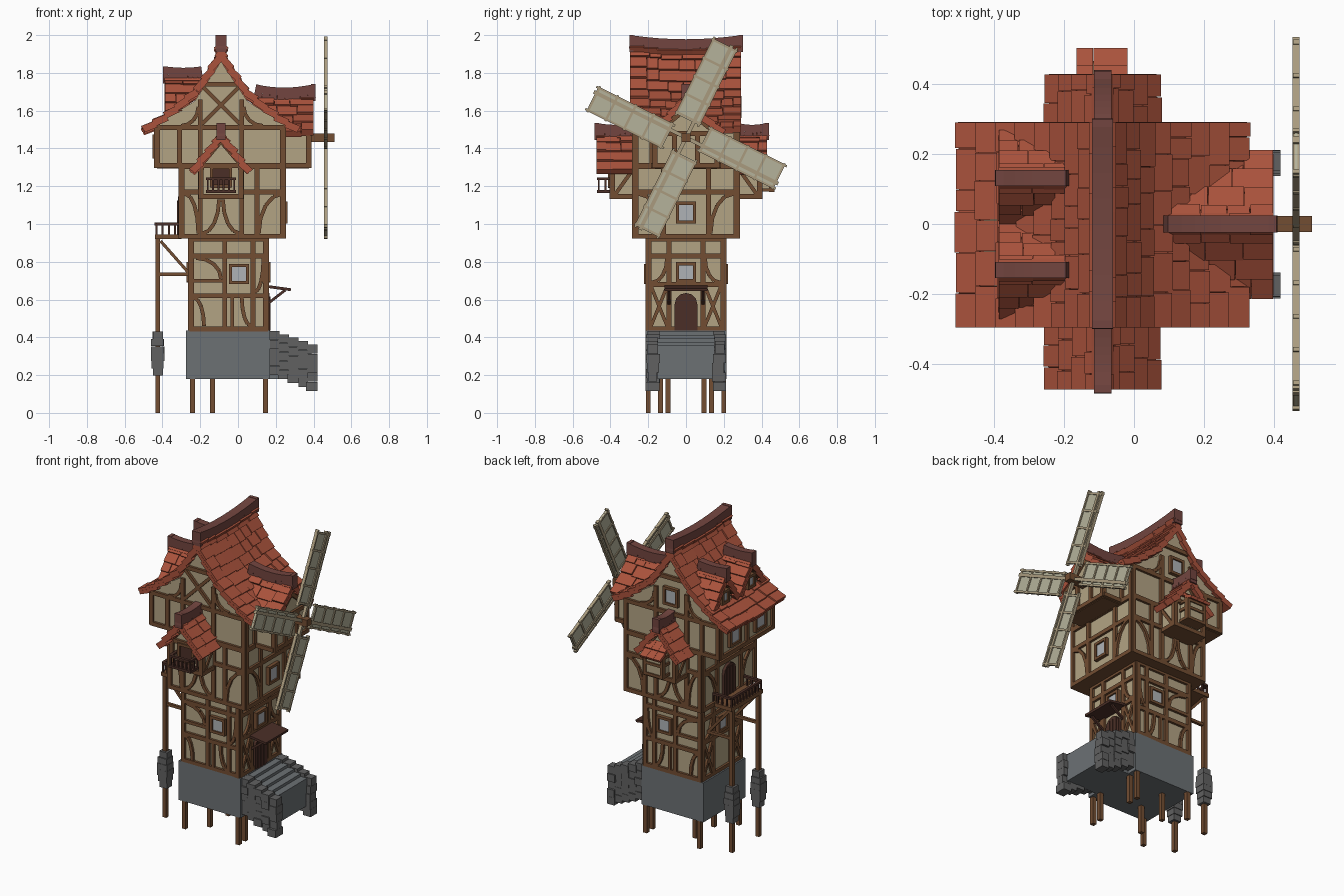
import bpy, bmesh, random
from math import sin, cos, pi, radians
from mathutils import Vector as V, Matrix

if "Cube" in bpy.data.objects:
    bpy.data.objects.remove(bpy.data.objects["Cube"])

random.seed(4)
Z = V((0, 0, 1))
COL = dict(plaster=(.45, .37, .23), wood=(.17, .075, .032), dark=(.07, .028, .02), tile=(.40, .085, .045),
           ridge=(.17, .06, .05), stone=(.15, .165, .175), rock=(.12, .12, .12), glass=(.43, .45, .47),
           canvas=(.46, .45, .33), sailwood=(.40, .33, .21))
MAT = {}
for key, c in COL.items():
    MAT[key] = bpy.data.materials.new(key)
    MAT[key].diffuse_color = (*c, 1)


def finish(name, bm, mat):
    bmesh.ops.recalc_face_normals(bm, faces=bm.faces[:])
    me = bpy.data.meshes.new(name)
    bm.to_mesh(me)
    bm.free()
    me.materials.append(MAT[mat])
    bpy.context.collection.objects.link(bpy.data.objects.new(name, me))


def bar(bm, p, q, w, d, n):
    p, q, n = V(p), V(q), V(n)
    x = (q - p).normalized()
    y = n.cross(x).normalized()
    m = Matrix((x * (q - p).length, y * w, x.cross(y) * d)).transposed().to_4x4()
    m.translation = (p + q) / 2
    bmesh.ops.create_cube(bm, size=1, matrix=m)


def box(bm, x0, x1, y0, y1, z0, z1):
    bar(bm, (x0, (y0 + y1) / 2, (z0 + z1) / 2), (x1, (y0 + y1) / 2, (z0 + z1) / 2), y1 - y0, z1 - z0, Z)


def prism(bm, pts, depth):
    a = [bm.verts.new(p) for p in pts]
    b = [bm.verts.new(V(p) + V(depth)) for p in pts]
    bm.faces.new(a)
    bm.faces.new(b[::-1])
    for i in range(len(a)):
        j = (i + 1) % len(a)
        bm.faces.new((a[i], b[i], b[j], a[j]))


# A wall face is (origin, horizontal axis, outward normal)
def front(y): return V((0, y, 0)), V((1, 0, 0)), V((0, 1 if y > 0 else -1, 0))
def side(x, y=0): return V((x, y, 0)), V((0, 1, 0)), V((1 if x > 0 else -1, 0, 0))


wood, glass, walls = bmesh.new(), bmesh.new(), bmesh.new()


def timber(f, segs, w=.026):
    for u0, v0, u1, v1 in segs:
        bar(wood, f[0] + f[1] * u0 + Z * v0, f[0] + f[1] * u1 + Z * v1, w, .03, f[2])


def arc(f, u0, v0, u1, v1):
    t = [i * pi / 8 for i in range(5)]
    p = [(u0 + (u1 - u0) * sin(a), v0 + (v1 - v0) * (1 - cos(a))) for a in t]
    timber(f, [(*p[i], *p[i + 1]) for i in range(4)], .02)


def grid(f, us, vs):
    timber(f, [(u, vs[0], u, vs[-1]) for u in us] + [(us[0] - .013, v, us[-1] + .013, v) for v in vs])


def window(f, u, v, w=.09, h=.09, pane=glass):
    c, a, b = f[0] + f[1] * u + Z * v, w / 2, h / 2
    bar(pane, c - Z * b, c + Z * b, w, .026, f[2])
    for s in (-1, 1):
        for p, q in (((s * a, -b - .008), (s * a, b + .008)), ((-a, s * b), (a, s * b))):
            bar(wood, c + f[1] * p[0] + Z * p[1], c + f[1] * q[0] + Z * q[1], .017, .045, f[2])


# Plaster storeys, jettied outwards, with wooden floors under the overhangs
rails = bmesh.new()
box(walls, -.25, .15, -.2, .2, .43, .94)
box(walls, -.3, .24, -.27, .27, .93, 1.31)
box(wood, -.302, .242, -.272, .272, .922, .935)
box(wood, -.43, -.3, -.27, .27, 1.293, 1.305)
box(wood, .24, .375, -.165, .165, 1.293, 1.305)
gable = [(-.43, 1.3), (.24, 1.3), (.24, 1.53), (.05, 1.65), (-.09, 1.86), (-.23, 1.65), (-.43, 1.53)]
prism(walls, [(x, -.27, z) for x, z in gable], (0, .54, 0))
gable = [(-.17, 1.3), (.17, 1.3), (.17, 1.485), (.08, 1.54), (0, 1.63), (-.08, 1.54), (-.17, 1.485)]
prism(walls, [(.235, y, z) for y, z in gable], (.14, 0, 0))
gable = [(-.2, 1.14), (.02, 1.14), (.02, 1.31), (-.09, 1.44), (-.2, 1.31)]
for s in (-1, 1):
    prism(walls, [(x, s * .2, z) for x, z in gable], (0, s * .19, 0))
    box(wood, -.2, .02, min(s * .27, s * .39), max(s * .27, s * .39), 1.132, 1.144)
    prism(walls, [(-.36, s * .132 + y, z) for y, z in ((-.085, 1.56), (.085, 1.56), (.085, 1.62), (0, 1.74), (-.085, 1.62))], (.1, 0, 0))

# Timber framing: front and back
for s in (-1, 1):
    f = front(.2 * s)
    grid(f, (-.245, -.07, .08, .145), (.445, .62, .83, .92))
    timber(f, [(-.245, .7, -.07, .7), (-.03, .445, -.03, .62)], .02)
    arc(f, -.235, .61, -.18, .46)
    arc(f, -.22, .82, -.09, .71)
    arc(f, .07, .46, .02, .61)
    arc(f, .09, .64, .135, .82)
    window(f, .005, .735)
    f = front(.27 * s)
    grid(f, (-.295, -.2, .02, .1, .235), (.935, 1.17, 1.305))
    arc(f, .235, 1.16, .11, .95)
    arc(f, -.28, 1.16, -.21, .95)
    arc(f, -.19, .95, -.1, 1.13)
    arc(f, .01, .95, -.08, 1.13)
    timber(f, [(-.43, 1.31, .24, 1.31), (-.43, 1.51, .24, 1.51), (-.425, 1.3, -.425, 1.53), (.235, 1.3, .235, 1.52),
               (-.2, 1.3, -.2, 1.66), (.02, 1.3, .02, 1.66), (-.18, 1.74, 0, 1.74), (-.31, 1.3, -.31, 1.51)])
    if s < 0:
        timber(f, [(-.19, 1.53, .01, 1.73), (-.19, 1.73, .01, 1.53)], .02)
    else:
        window(f, -.09, 1.62, .09, .1)
    arc(f, -.3, 1.52, -.21, 1.62)
    arc(f, .13, 1.52, .03, 1.62)
    # bay frame
    f = front(.39 * s)
    grid(f, (-.195, .015), (1.145, 1.31))
    timber(f, [(-.2, 1.31, -.09, 1.44), (.02, 1.31, -.09, 1.44)])
    window(f, -.09, 1.25, .1, .1, rails if s < 0 else glass)
    for x in (-.195, .015):
        for z in (1.145, 1.3):
            bar(wood, (x, s * .27, z), (x, s * .4, z), .03, .026, Z)
        bar(wood, (x, s * .28, 1.29), (x, s * .38, 1.15), .02, .03, (1, 0, 0))

# Timber framing: left and right
for x in (-.25, .15):
    f = side(x)
    grid(f, (-.195, -.09, .09, .195), (.445, .68, .83, .92))
    for s in (-1, 1):
        timber(f, [(s * .185, .46, s * .1, .67), (s * .1, .46, s * .185, .67)], .018)
        arc(f, s * .18, .69, s * .1, .82)
    window(f, 0, .745)
for x in (-.3, .24):
    f = side(x)
    grid(f, (-.265, -.12, .12, .265), (.935, 1.17, 1.305))
    for s in (-1, 1):
        arc(f, s * .25, 1.16, s * .13, .95)
window(side(.24), 0, 1.06, .09, .1)
grid(side(.24), (-.265, -.18, .18, .265), (1.31, 1.51))
grid(side(-.43), (-.265, 0, .265), (1.31, 1.51))
grid(side(.375), (-.165, -.06, .06, .165), (1.31, 1.48))
timber(side(.375), [(-.16, 1.48, 0, 1.61), (.16, 1.48, 0, 1.61)])
for s in (-1, 1):
    window(side(-.43), s * .13, 1.41, .1, .11)
    f = side(-.36, s * .132)
    window(f, 0, 1.64, .06, .07)
    timber(f, [(-.085, 1.62, 0, 1.74), (.085, 1.62, 0, 1.74)], .02)
    timber(front(.17 * s), [(.24, 1.31, .38, 1.31), (.24, 1.48, .38, 1.48)])

# Stilts, balcony posts and braces
for s in (-1, 1):
    for x, y, top in ((-.24, .2, .2), (.145, .2, .2), (-.135, .095, .2), (.145, .135, .2), (-.425, .135, .94)):
        bar(wood, (x, s * y, 0), (x, s * y, top), .026, .026, (1, 0, 0))
    bar(wood, (-.42, s * .135, .735), (-.25, s * .135, .735), .018, .018, Z)
    bar(wood, (-.41, s * .135, .91), (-.26, s * .135, .74), .016, .016, (0, 1, 0))
box(wood, -.44, -.3, -.16, .16, .92, .945)
finish("timber_frame", wood, "wood")
finish("window_panes", glass, "glass")
finish("plaster_walls", walls, "plaster")


# Balcony railings
def railing(pts, z0, z1):
    for p, q in zip(pts, pts[1:]):
        p, q = V((*p, 0)), V((*q, 0))
        bar(rails, p + Z * z1, q + Z * z1, .018, .014, Z)
        n = max(2, round((q - p).length / .03))
        for i in range(n + 1):
            c = p.lerp(q, i / n)
            bar(rails, c + Z * z0, c + Z * z1, .01, .01, (1, 0, 0))


railing([(-.3, -.15), (-.432, -.15), (-.432, .15), (-.3, .15)], .94, 1.0)
railing([(-.16, -.39), (-.16, -.462), (-.02, -.462), (-.02, -.39)], 1.17, 1.24)
box(rails, -.17, -.01, -.47, -.39, 1.165, 1.18)
# Door canopy
bar(rails, (.15, 0, .67), (.28, 0, .652), .23, .015, Z)
for s in (-1, 1):
    bar(rails, (.16, s * .09, .58), (.25, s * .09, .65), .014, .014, (0, 1, 0))
finish("railings_and_canopy", rails, "dark")

# Arched doors
doors = bmesh.new()
for x, z, d in ((.15, .435, .018), (-.3, .945, -.018)):
    arch = [(-.06, z), (.06, z)] + [(.06 * cos(a * pi / 6), z + .14 + .06 * sin(a * pi / 6)) for a in range(7)]
    prism(doors, [(x, y, h) for y, h in arch], (d, 0, 0))
    for y in (-.03, 0, .03):
        bar(doors, (x + d, y, z), (x + d, y, z + .18), .018, .008, (1, 0, 0))
finish("doors", doors, "dark")


# Shingled gable roofs with a sagging ridge; t = slope position, a = position along the ridge
def roof(name, o, along, prof, a_top, a_eave, a1, sag, rows, cap_w, ends=(1,)):
    along = V(along)
    out = along.cross(Z)
    tiles, ridge = bmesh.new(), bmesh.new()
    mid, half = (a_top + a1) / 2, abs(a1 - a_top) / 2
    dip = lambda a: sag * (min(1, abs((a - mid) / half)) ** 2 - 1)
    lens = [(V(q) - V(p)).length for p, q in zip(prof, prof[1:])]

    def at(t):
        r = t * sum(lens)
        for i, l in enumerate(lens):
            if r <= l or i == len(lens) - 1:
                return V(prof[i]).lerp(V(prof[i + 1]), r / l)
            r -= l
    for s in (-1, 1):
        for i in range(rows):
            p, q = at(i / rows), at((i + 1) / rows)
            nrm = V((p.y - q.y, q.x - p.x)).normalized()
            a = a_top + (a_eave - a_top) * i / rows
            while a < a1 - .004:
                b = a + random.uniform(.06, .12)
                b = a1 if b > a1 - .04 else b
                c, lift = (a + b) / 2, random.uniform(.002, .007)
                q2 = q + (q - p) * random.uniform(.03, .13) + nrm * lift
                n3 = out * s * nrm.x + Z * nrm.y
                P, Q = [V(o) + along * c + out * (s * r.x) + Z * (r.y + dip(c)) for r in (p - nrm * .014, q2 - nrm * .006)]
                bar(tiles, P, Q, b - a - .002, .018, n3)
                bar(tiles, P - n3 * .018, Q - n3 * .018, b - a, .022, n3)
                a = b
    # ridge cap follows the sag
    top, n = prof[0][1] + .005, 8
    pts = [V(o) + along * a + Z * (top + dip(a)) for a in [a_top + (a1 + .006 - a_top) * i / n for i in range(n + 1)]]
    for p, q in zip(pts, pts[1:]):
        bar(ridge, p, q, cap_w, .07, Z)
    for e in ends:
        p, d = pts[-1 if e > 0 else 0] - Z * .01, along * e
        bar(ridge, p - d * .02, p + d * .003, cap_w, .09, Z)
    finish(name + "_shingles", tiles, "tile")
    finish(name + "_ridge", ridge, "ridge")


main = [(0, 1.96), (.035, 1.88), (.14, 1.725), (.27, 1.61), (.415, 1.52)]
roof("main_roof", (-.09, 0, 0), (0, 1, 0), main, -.297, -.297, .292, .022, 9, .06, (-1, 1))
roof("right_dormer", (0, 0, 0), (1, 0, 0), [(0, 1.70), (.08, 1.61), (.205, 1.505)], .09, .27, .4, .018, 4, .05)
bay = [(0, 1.495), (.06, 1.425), (.16, 1.295)]
roof("front_bay_roof", (-.09, 0, 0), (0, -1, 0), bay, .27, .27, .475, .01, 4, .05)
roof("back_bay_roof", (-.09, 0, 0), (0, 1, 0), bay, .27, .27, .43, .01, 4, .05)
for s, n in ((-1, "front"), (1, "back")):
    roof(n + "_left_dormer", (0, s * .132, 0), (-1, 0, 0), [(0, 1.795), (.06, 1.72), (.13, 1.605)], .19, .33, .388, .008, 4, .045)

# Back bay hood with its little box
hood, oriel = bmesh.new(), bmesh.new()
for i in range(2):
    for j in range(3):
        x = -.141 + .049 * j
        bar(hood, (x, .39 + .052 * i, 1.365 - .035 * i), (x, .45 + .05 * i, 1.335 - .035 * i), .048, .018, Z)
box(oriel, -.15, -.03, .38, .46, 1.18, 1.31)
finish("back_hood", hood, "tile")
finish("back_oriel", oriel, "plaster")
trim = bmesh.new()
for x in (-.15, -.03):
    box(trim, x - .01, x + .01, .44, .468, 1.17, 1.32)
for z in (1.18, 1.25, 1.3):
    box(trim, -.16, -.02, .38, .467, z - .009, z + .009)
finish("back_oriel_trim", trim, "wood")

# Stone base and entrance steps
base = bmesh.new()
box(base, -.275, .17, -.215, .215, .18, .435)
for i in range(5):
    box(base, .17, .21 + .045 * i, -.15, .15, .18, .43 - .018 * i)
finish("stone_base", base, "stone")
rock = bmesh.new()
R = random.uniform
for s in (-1, 1):
    for i in range(5):
        x, top, bot = .17 + .05 * i, .435 - .018 * i, .2 - .021 * i
        for k in range(5):
            z = bot + (top - bot) * k / 5
            y0, y1 = .145 + R(-.008, .008), .207 + R(-.008, .008)
            box(rock, x - R(0, .01), x + .05, min(s * y0, s * y1), max(s * y0, s * y1), z, z + (top - bot) / 5 - .001)
    # stone sleeves on the balcony posts
    for k, w in enumerate((.027, .032, .035, .035, .033, .027)):
        z, e = .197 + .039 * k, R(-.002, .002)
        box(rock, -.425 - w + e, -.425 + w + e, s * .135 - w, s * .135 + w, z, z + .0385)
finish("rough_stonework", rock, "rock")

# Windmill hub and sails
hub, cloth, spar = bmesh.new(), bmesh.new(), bmesh.new()
bar(hub, (.36, 0, 1.457), (.51, 0, 1.457), .045, .045, Z)
finish("sail_axle", hub, "wood")
X = V((1, 0, 0))
for k in range(4):
    t = radians(26.5 - 90 * k)
    e, f, c = V((0, sin(t), cos(t))), V((0, cos(t), -sin(t))), V((.465, 0, 1.457))
    bar(cloth, c + e * .09 - f * .036, c + e * .535 - f * .036, .13, .006, X)
    for r, b, w in ((0, 0, .02), (.08, .03, .012), (.08, -.102, .012)):
        bar(spar, c + e * r + f * b, c + e * .545 + f * b, w, .02, X)
    for i in range(5):
        r = .1 + .107 * i
        bar(spar, c + e * r - f * .112, c + e * r + f * .04, .013, .018, X)
finish("sail_cloth", cloth, "canvas")
finish("sail_spars", spar, "sailwood")

for m in bpy.data.materials:
    if m.users and not m.is_grease_pencil:
        m.use_nodes = True
        m.node_tree.nodes["Principled BSDF"].inputs["Base Color"].default_value = m.diffuse_color
